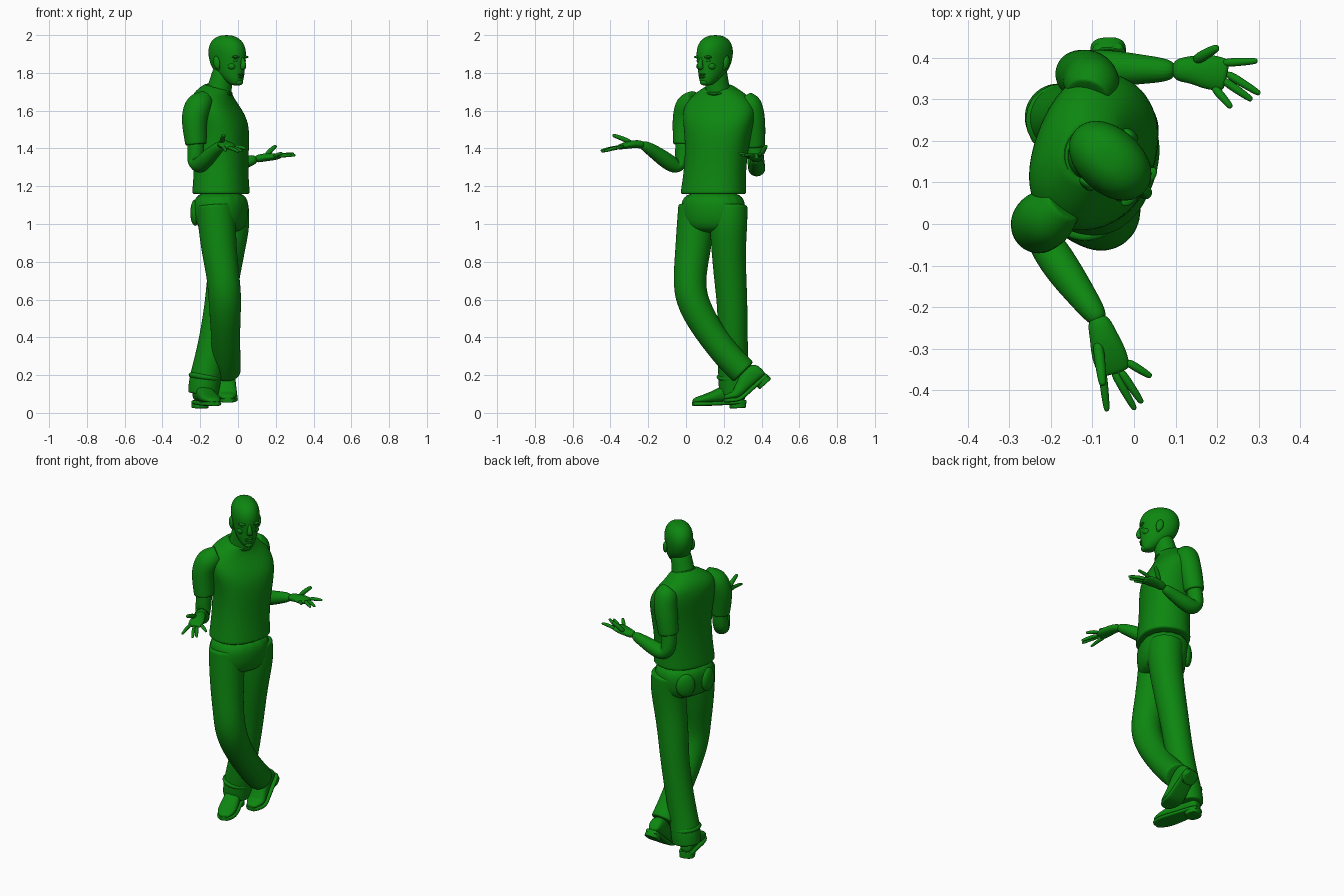
import bpy, bmesh, math
from mathutils import Vector, Matrix

old = bpy.data.objects.get("Cube")
if old:
    bpy.data.objects.remove(old, do_unlink=True)

green = bpy.data.materials.new("green")
green.use_nodes = True
GREEN = (0.004, 0.24, 0.005, 1)
green.diffuse_color = GREEN
green.node_tree.nodes["Principled BSDF"].inputs["Base Color"].default_value = GREEN

SIDES = 16
BODY_YAW = math.radians(-20)
HEAD_YAW = math.radians(-42)
HEAD = Vector((-.055, .15, 0))


def finish(name, bm, levels):
    """Turn a bmesh into a smooth, green object."""
    bmesh.ops.recalc_face_normals(bm, faces=bm.faces)
    for face in bm.faces:
        face.smooth = True
    mesh = bpy.data.meshes.new(name)
    bm.to_mesh(mesh)
    bm.free()
    mesh.materials.append(green)
    obj = bpy.data.objects.new(name, mesh)
    bpy.context.collection.objects.link(obj)
    if levels:
        obj.modifiers.new("Smooth", "SUBSURF").levels = levels
        obj.modifiers["Smooth"].render_levels = levels
    return obj


def loft(name, rings, crisp=False, levels=2):
    """Skin a list of point rings and close both ends."""
    if crisp:  # tight support loops keep hems sharp
        def near(a, b):
            return [p.lerp(q, .04) for p, q in zip(a, b)]
        rings = [rings[0], near(rings[0], rings[1]), *rings[1:-1],
                 near(rings[-1], rings[-2]), rings[-1]]
    bm = bmesh.new()
    loops = [[bm.verts.new(p) for p in ring] for ring in rings]
    for low, high in zip(loops, loops[1:]):
        for i in range(len(low)):
            j = (i + 1) % len(low)
            bm.faces.new((low[i], low[j], high[j], high[i]))
    bm.faces.new(loops[0])
    bm.faces.new(loops[-1])
    return finish(name, bm, levels)


def oval(centre, u, v, power=1.0):
    """Ring of points; a power below one makes it boxier."""
    ring = []
    for i in range(SIDES):
        a = math.tau * i / SIDES
        c, s = math.cos(a), math.sin(a)
        c = math.copysign(abs(c) ** power, c)
        s = math.copysign(abs(s) ** power, s)
        ring.append(centre + (u * c + v * s) * 1.025)
    return ring


def stack(name, yaw, sections, power=1.0, tilt=0.0, crisp=False):
    """Horizontal ovals: x, y, z, half depth, half width."""
    front = Vector((math.cos(yaw), math.sin(yaw), 0))
    left = Vector((-front.y, front.x, 0))
    rings = []
    for n, (x, y, z, depth, width) in enumerate(sections):
        slope = Vector((0, 0, -tilt * n / len(sections)))
        rings.append(oval(Vector((x, y, z)), (front + slope) * depth, left * width, power))
    return loft(name, rings, crisp)


def tube(name, points, side=(0, 1, 0), crisp=False):
    """Limb along a path: x, y, z, half width, optional half thickness."""
    path = [Vector(p[:3]) for p in points]
    rings = []
    for i, p in enumerate(points):
        along = (path[min(i + 1, len(path) - 1)] - path[max(i - 1, 0)]).normalized()
        across = Vector(side)
        across = (across - along * across.dot(along)).normalized()
        rings.append(oval(path[i], across * p[3], along.cross(across) * p[-1]))
    return loft(name, rings, crisp)


def blob(name, centre, size, yaw=0.0, pitch=0.0):
    bm = bmesh.new()
    place = (Matrix.Translation(centre) @ Matrix.Rotation(yaw, 4, "Z")
             @ Matrix.Rotation(pitch, 4, "Y") @ Matrix.Diagonal((*size, 1)))
    bmesh.ops.create_uvsphere(bm, u_segments=20, v_segments=12, radius=1, matrix=place)
    return finish(name, bm, 0)


def on_head(forward, left, z):
    return HEAD + Matrix.Rotation(HEAD_YAW, 3, "Z") @ Vector((forward, left, z))


def head_part(name, spot, size, pitch=0.0):
    return blob(name, on_head(*spot), size, HEAD_YAW, pitch)


# Head: z, forward shift, half depth, half width
skull = [(1.733, .062, .02, .02), (1.745, .055, .038, .036), (1.78, .03, .07, .056),
         (1.82, .006, .096, .067), (1.87, -.002, .11, .075), (1.92, -.004, .114, .08),
         (1.965, -.006, .096, .069), (1.99, -.008, .062, .045), (2.0, -.008, .025, .02)]
stack("head", HEAD_YAW, [(*on_head(f, 0, z), d, w) for z, f, d, w in skull], .95)
tube("neck", [(-.115, .17, 1.64, .08), (-.1, .168, 1.71, .064),
              (-.085, .162, 1.77, .06), (-.07, .158, 1.84, .055)])

# Face
tube("nose", [(*on_head(f, 0, z), w, d) for f, z, w, d in
              ((.098, 1.885, .008, .01), (.108, 1.86, .01, .014),
               (.116, 1.835, .017, .016), (.103, 1.818, .016, .012))],
     side=on_head(0, 1, 0) - HEAD)
head_part("upper_lip", (.096, 0, 1.792), (.012, .024, .006))
head_part("lower_lip", (.093, 0, 1.779), (.012, .021, .007))
head_part("chin", (.082, 0, 1.75), (.018, .024, .016))
for name, s in (("left", 1), ("right", -1)):
    head_part(name + "_brow", (.09, s * .032, 1.884), (.016, .028, .008))
    head_part(name + "_eye", (.084, s * .032, 1.865), (.014, .016, .008))
    head_part(name + "_cheek", (.065, s * .04, 1.835), (.024, .022, .02))
    head_part(name + "_ear", (-.008, s * .079, 1.855), (.021, .012, .035), -.2)
    head_part(name + "_ear_lobe", (.0, s * .074, 1.828), (.01, .008, .013))

# Shirt with collar and sleeves
stack("shirt", BODY_YAW, [
    (-.09, .145, 1.157, .145, .175), (-.09, .15, 1.25, .138, .166),
    (-.088, .16, 1.36, .135, .165), (-.088, .17, 1.48, .14, .178),
    (-.1, .176, 1.57, .14, .198), (-.122, .176, 1.64, .118, .19),
    (-.125, .172, 1.69, .09, .135), (-.106, .17, 1.725, .066, .076)],
    .88, .3, crisp=True)
bpy.ops.mesh.primitive_torus_add(
    major_radius=.066, minor_radius=.009, major_segments=32, minor_segments=8)
collar = bpy.context.object
collar.name = "collar"
collar.matrix_world = (Matrix.Translation((-.1, .168, 1.712))
                       @ Matrix.Rotation(BODY_YAW, 4, "Z") @ Matrix.Rotation(.35, 4, "Y"))
collar.data.materials.append(green)
bpy.ops.object.shade_smooth_by_angle()
tube("right_sleeve", [(-.17, .05, 1.66, .05), (-.21, .015, 1.635, .074),
                      (-.232, -.002, 1.57, .07), (-.23, -.008, 1.5, .063),
                      (-.222, -.012, 1.42, .056)], side=(1, 0, 0), crisp=True)
tube("left_sleeve", [(-.11, .31, 1.66, .05), (-.1, .335, 1.635, .07),
                     (-.105, .352, 1.57, .066), (-.12, .358, 1.5, .063),
                     (-.135, .362, 1.41, .056)], side=(1, 0, 0), crisp=True)

# Bare arms
tube("right_arm", [(-.225, -.01, 1.5, .045), (-.222, -.012, 1.4, .044),
                   (-.226, -.018, 1.325, .045), (-.212, -.048, 1.3, .045),
                   (-.175, -.105, 1.335, .045), (-.12, -.18, 1.392, .034),
                   (-.078, -.24, 1.425, .025)], side=(1, -.3, 0))
tube("left_arm", [(-.125, .36, 1.5, .045), (-.138, .363, 1.4, .044),
                  (-.143, .372, 1.315, .045), (-.115, .375, 1.288, .045),
                  (-.05, .375, 1.3, .044), (.03, .372, 1.325, .034),
                  (.105, .37, 1.347, .025)])


def hand(name, palm, side, fingers):
    """Palm plus fingers given as base and tip; knuckles lift slightly."""
    tube(name + "_palm", palm, side)
    for finger, (base, tip) in fingers.items():
        base, tip = Vector(base), Vector(tip)
        middle = base.lerp(tip, .5) + Vector((0, 0, .004))
        thick = .0135 if finger == "thumb" else .0105
        tube(f"{name}_{finger}", [(*base, thick), (*middle, thick * .95),
                                  (*base.lerp(tip, .9), thick * .75), (*tip, thick * .5)],
             side)


hand("right", [(-.09, -.22, 1.418, .026, .022), (-.075, -.265, 1.425, .032, .021),
               (-.062, -.31, 1.418, .043, .02), (-.048, -.35, 1.408, .04, .014),
               (-.045, -.36, 1.405, .034, .01)], (1, .25, 0), {
    "thumb": ((-.088, -.28, 1.425), (-.075, -.39, 1.472)),
    "index": ((-.078, -.34, 1.408), (-.065, -.452, 1.388)),
    "middle": ((-.052, -.35, 1.405), (.003, -.448, 1.383)),
    "ring": ((-.035, -.35, 1.405), (.02, -.432, 1.385)),
    "little": ((-.02, -.33, 1.41), (.042, -.368, 1.4))})
hand("left", [(.09, .37, 1.343, .026, .022), (.135, .373, 1.352, .032, .021),
              (.175, .367, 1.355, .043, .02), (.215, .36, 1.357, .04, .014),
              (.225, .358, 1.358, .034, .01)], (.15, 1, 0), {
    "thumb": ((.145, .393, 1.358), (.202, .426, 1.416)),
    "index": ((.21, .388, 1.358), (.298, .393, 1.372)),
    "middle": ((.22, .365, 1.358), (.304, .313, 1.365)),
    "ring": ((.21, .35, 1.358), (.285, .298, 1.362)),
    "little": ((.19, .332, 1.356), (.235, .28, 1.375))})

# Trousers
stack("trouser_seat", BODY_YAW, [
    (-.085, .14, .95, .09, .13), (-.088, .142, 1.0, .128, .165),
    (-.09, .143, 1.07, .14, .174), (-.09, .145, 1.18, .134, .165)], .9)
tube("right_trouser_leg", [
    (-.118, .06, 1.1, .1), (-.112, .052, 1.0, .1), (-.1, .036, .86, .093),
    (-.08, .02, .73, .086), (-.07, .022, .63, .087), (-.068, .06, .53, .083),
    (-.066, .135, .41, .076), (-.062, .225, .295, .075), (-.06, .305, .215, .074)],
    side=(1, 0, 0), crisp=True)
tube("left_trouser_leg", [
    (-.045, .225, 1.1, .1), (-.035, .225, 1.0, .1), (-.055, .225, .86, .09),
    (-.08, .235, .7, .085), (-.095, .245, .58, .08), (-.125, .248, .4, .078),
    (-.158, .25, .25, .08), (-.178, .255, .16, .084), (-.184, .258, .1, .08)],
    side=(1, 0, 0), crisp=True)
# Cloth folds at the hems and back pockets
blob("right_hem_fold", (-.06, .27, .255), (.074, .075, .03), pitch=0)
blob("left_hem_fold", (-.175, .25, .19), (.087, .088, .03), pitch=.15)
for name, s in (("left", 1), ("right", -1)):
    spot = Matrix.Rotation(BODY_YAW, 3, "Z") @ Vector((-.118, s * .075, 0))
    blob(name + "_back_pocket", spot + Vector((-.09, .143, 1.06)),
         (.026, .055, .07), BODY_YAW + s * -.35)


def shoe(name, heel, yaw, pitch, bend):
    """Upper, sole and heel block; the toe section bends up at the ball."""
    place = (Matrix.Translation(heel) @ Matrix.Rotation(yaw, 4, "Z")
             @ Matrix.Rotation(pitch, 4, "Y"))
    hinge = Vector((.2, 0, 0))
    curl = Matrix.Rotation(-bend, 3, "Y")

    def shaped(rings):
        return [[place @ (curl @ (p - hinge) + hinge if p.x > hinge.x else p)
                 for p in ring] for ring in rings]

    # along, top height, half width
    plan = [(.0, .07, .028), (.02, .105, .04), (.08, .115, .044), (.14, .088, .048),
            (.195, .066, .053), (.24, .052, .05), (.275, .04, .036), (.288, .03, .02)]
    side, up = Vector((0, 1, 0)), Vector((0, 0, 1))
    loft(name + "_upper", shaped(
        [oval(Vector((x, 0, h / 2 + .012)), side * w, up * (h / 2 - .006), .8)
         for x, h, w in plan]))
    loft(name + "_sole", shaped(
        [oval(Vector((x, 0, .013)), side * (w + .004), up * .011, .5)
         for x, h, w in plan]), crisp=True)
    loft(name + "_heel", shaped(
        [oval(Vector((.04, 0, z)), Vector((.042, 0, 0)), side * .043, .75)
         for z in (-.018, .02)]), crisp=True)


shoe("left_shoe", (-.213, .312, .045), math.radians(-72), .05, .05)
shoe("right_shoe", (-.063, .438, .192), math.radians(-88), math.radians(42), math.radians(38))
